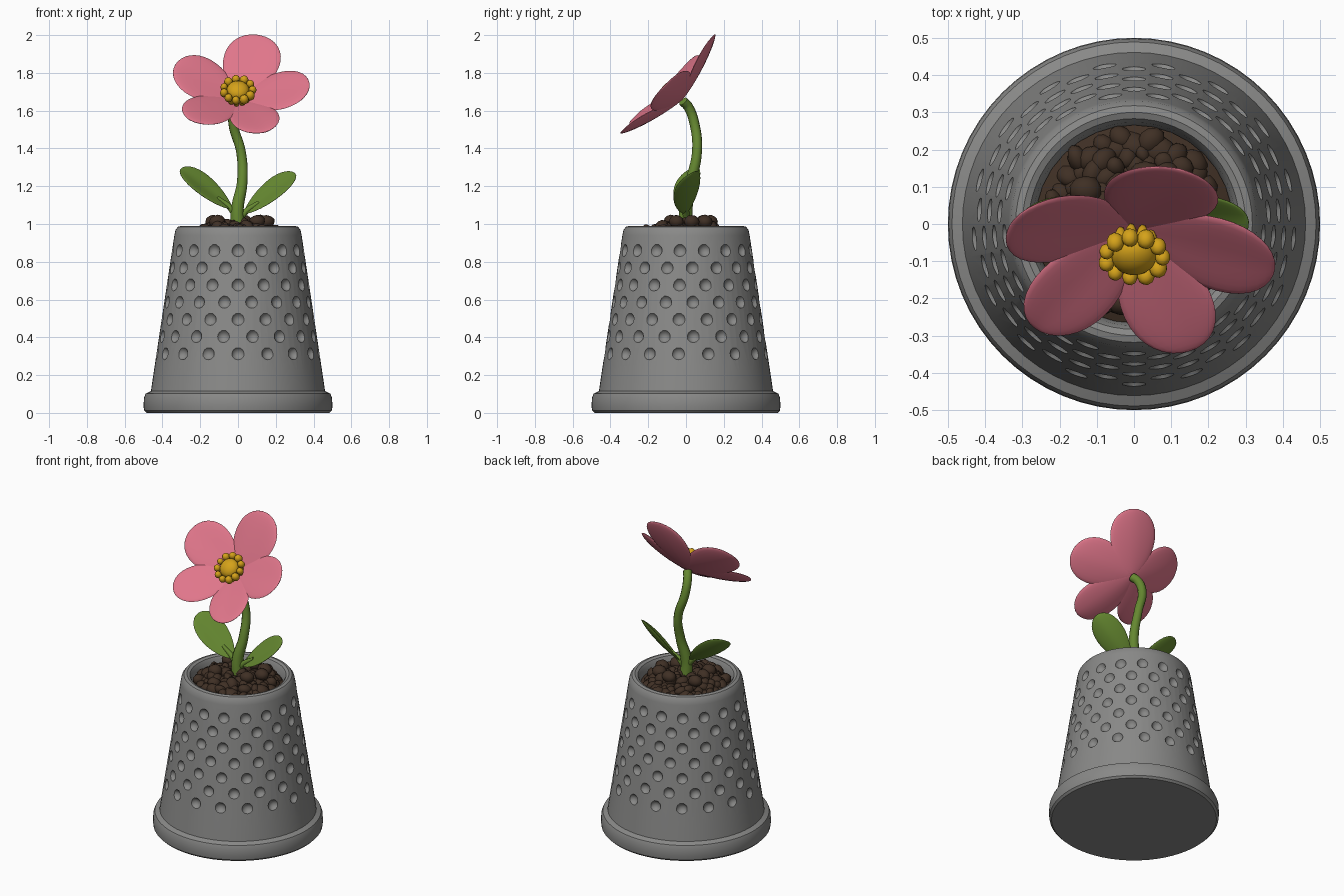
import bpy, bmesh, math, random
from mathutils import Vector, Matrix

if "Cube" in bpy.data.objects:
    bpy.data.objects.remove(bpy.data.objects["Cube"])

random.seed(4)


def mat(name, rgb):
    m = bpy.data.materials.new(name)
    m.diffuse_color = (*rgb, 1)
    m.use_nodes = True
    m.node_tree.nodes["Principled BSDF"].inputs["Base Color"].default_value = m.diffuse_color
    return m


GREY = mat("grey metal", (0.25, 0.25, 0.245))
PINK = mat("pink petal", (0.74, 0.18, 0.255))
YELLOW = mat("golden yellow", (0.66, 0.36, 0.01))
GREEN = mat("leaf green", (0.13, 0.245, 0.03))
SOIL = mat("dark soil", (0.05, 0.029, 0.018))


def finish(name, bm, material, angle=40):
    bmesh.ops.recalc_face_normals(bm, faces=bm.faces)
    me = bpy.data.meshes.new(name)
    bm.to_mesh(me)
    bm.free()
    ob = bpy.data.objects.new(name, me)
    bpy.context.collection.objects.link(ob)
    me.materials.append(material)
    smooth(ob, angle)
    return ob


def smooth(ob, angle=40):
    bpy.ops.object.select_all(action='DESELECT')
    ob.select_set(True)
    bpy.context.view_layer.objects.active = ob
    bpy.ops.object.shade_smooth_by_angle(angle=math.radians(angle))


def lathe(profile, segments):
    bm = bmesh.new()
    vs = [bm.verts.new((r, 0, z)) for r, z in profile]
    es = [bm.edges.new(p) for p in zip(vs, vs[1:])]
    bmesh.ops.spin(bm, geom=vs + es, axis=(0, 0, 1), cent=(0, 0, 0),
                   angle=math.tau, steps=segments)
    bmesh.ops.remove_doubles(bm, verts=bm.verts, dist=1e-4)
    return bm


def ball(bm, pos, scale, rot=None, sub=2, jitter=0.0):
    m = Matrix.Translation(pos) @ (rot or Matrix()) @ Matrix.Diagonal((*scale, 1))
    vs = bmesh.ops.create_icosphere(bm, subdivisions=sub, radius=1)["verts"]
    for v in vs:
        v.co = m @ (v.co * (1 + random.uniform(-jitter, jitter)))


def blade(bm, start, tip, across, half, thick, skew, bend, cup):
    """Egg-shaped petal or leaf from start to tip, made from a bent sphere."""
    d = tip - start
    n = d.cross(across).normalized()
    for v in bmesh.ops.create_uvsphere(bm, u_segments=24, v_segments=16, radius=1)["verts"]:
        x, y, z = v.co
        t = min(max((1 + z) / 2, 0), 1) ** skew
        v.co = (start + d * t + across * half * y
                + n * (thick * x + bend * t * (t - 1) + cup * abs(y) ** 1.5))


def tube(name, points, radius, material):
    cu = bpy.data.curves.new(name, 'CURVE')
    cu.dimensions = '3D'
    cu.bevel_depth = radius
    cu.bevel_resolution = 3
    cu.use_fill_caps = True
    cu.resolution_u = 8
    sp = cu.splines.new('BEZIER')
    sp.bezier_points.add(len(points) - 1)
    for p, (x, y, z, r) in zip(sp.bezier_points, points):
        p.co = (x, y, z)
        p.radius = r
        p.handle_left_type = p.handle_right_type = 'AUTO'
    ob = bpy.data.objects.new(name, cu)
    bpy.context.collection.objects.link(ob)
    cu.materials.append(material)
    bpy.ops.object.select_all(action='DESELECT')
    ob.select_set(True)
    bpy.context.view_layer.objects.active = ob
    bpy.ops.object.convert(target='MESH')
    smooth(bpy.context.object, 60)


# Thimble pot: lathed body with base bead and rounded lip
pot = finish("thimble_pot", lathe([
    (0, 0), (0.485, 0), (0.497, 0.012), (0.5, 0.035), (0.498, 0.08), (0.489, 0.102),
    (0.472, 0.11), (0.461, 0.115), (0.45, 0.19), (0.337, 0.94), (0.331, 0.968),
    (0.318, 0.985), (0.30, 0.99), (0.283, 0.983), (0.273, 0.965), (0.265, 0.92),
    (0.26, 0.85), (0, 0.85)], 64), GREY)

# Staggered rows of dimples cut into the wall
bm = bmesh.new()
for row in range(7):
    z = 0.315 + row * 0.091
    r = 0.45 - (z - 0.19) * 0.1507 + 0.012
    for i in range(17):
        a = math.tau * (i + 0.5 * (row % 2)) / 17 - math.pi / 2
        ball(bm, (r * math.cos(a), r * math.sin(a), z), (0.036,) * 3,
             Matrix.Rotation(a, 4, 'Z'))
cutter = finish("dimple_cutter", bm, GREY)
cutter.hide_render = True
mod = pot.modifiers.new("dimples", 'BOOLEAN')
mod.operation = 'DIFFERENCE'
mod.solver = 'EXACT'
mod.object = cutter
bpy.context.view_layer.objects.active = pot
bpy.ops.object.modifier_apply(modifier=mod.name)
bpy.data.objects.remove(cutter)
smooth(pot, 35)

# Soil bed and clumps
finish("soil_bed", lathe([(0, 0.87), (0.262, 0.87), (0.266, 0.93), (0.2, 0.955),
                          (0.1, 0.975), (0, 0.98)], 32), SOIL)
bm = bmesh.new()
for i in range(130):
    q = 0.235 * math.sqrt((i + 0.5) / 130)
    a = i * 2.39996
    s = random.uniform(0.022, 0.042)
    rot = Matrix.Rotation(random.uniform(0, 6), 4, Vector((random.random(), random.random(), 1)))
    top = 0.985 - 1.0 * q * q + random.uniform(-0.012, 0.018)
    ball(bm, (q * math.cos(a), q * math.sin(a), top),
         (s * 1.2, s, s * random.uniform(0.7, 1)), rot, 2, 0.04)
for x, y in ((-0.13, 0.09), (0.12, 0.1), (-0.11, -0.08), (0.1, -0.05), (0.03, 0.13), (0.15, 0.03)):
    ball(bm, (x, y, 1.012), (0.045, 0.04, 0.036), None, 2, 0.05)
finish("soil_clumps", bm, SOIL, 45)

# Stem
tube("stem", [(0, 0, 0.96, 1.4), (-0.003, 0, 1.08, 1.2), (0.022, 0.025, 1.22, 1.0),
              (0.016, 0.058, 1.38, 0.9), (-0.025, 0.045, 1.53, 0.9),
              (-0.02, 0.012, 1.62, 0.9), (0, -0.015, 1.65, 0.9)], 0.029, GREEN)

# Leaves with short stalks
for side, name, dz in ((1, "right", 0.0), (-1, "left", 0.025)):
    bm = bmesh.new()
    across = Vector((-0.35 * side, 0.8, 0.48)).normalized() * side
    blade(bm, Vector((0.03 * side, 0, 1.055 + dz)), Vector((0.305 * side, 0.02, 1.265 + dz)),
          across, 0.088, 0.013, 0.72, 0.03, 0.02)
    finish(name + "_leaf", bm, GREEN, 60)
    tube(name + "_leaf_stalk", [(0, 0, 1.0, 1), (0.03 * side, 0, 1.055 + dz * 0.7, 1),
                                (0.11 * side, 0.003, 1.115 + dz, 0.6)], 0.018, GREEN)

# Flower: five petals fanned around a tilted axis
C = Vector((0, -0.1, 1.74))
N = Vector((0, -0.72, 0.69)).normalized()
X = Vector((1, 0, 0))
U = N.cross(X)
base = C - N * 0.115
for i, (deg, r, half) in enumerate(((71, 0.378, 0.152), (-3, 0.38, 0.14), (-67, 0.38, 0.125),
                                    (-136, 0.37, 0.122), (157, 0.362, 0.142))):
    a = math.radians(deg)
    radial = X * math.cos(a) + U * math.sin(a)
    bm = bmesh.new()
    blade(bm, base, C + radial * r + N * 0.004 * (i % 2),
          -X * math.sin(a) + U * math.cos(a), half, 0.016, 0.72, 0.02, 0.012)
    finish("petal_%d" % (i + 1), bm, PINK, 60)

# Golden flower centre with a ring of stamens
H = Vector((0, -0.095, 1.715))
tilt = N.to_track_quat('Z', 'Y').to_matrix().to_4x4()
bm = bmesh.new()
ball(bm, H - N * 0.012, (0.06, 0.06, 0.042), tilt, 3)
for i in range(11):
    a = math.tau * i / 11
    s = random.uniform(0.019, 0.025)
    ball(bm, H + (X * math.cos(a) + U * math.sin(a)) * 0.077 - N * 0.008, (s, s, s * 1.2), tilt)
    ball(bm, H + (X * math.cos(a) + U * math.sin(a)) * 0.055 - N * 0.04, (0.016, 0.016, 0.04), tilt)
finish("flower_centre", bm, YELLOW, 60)
